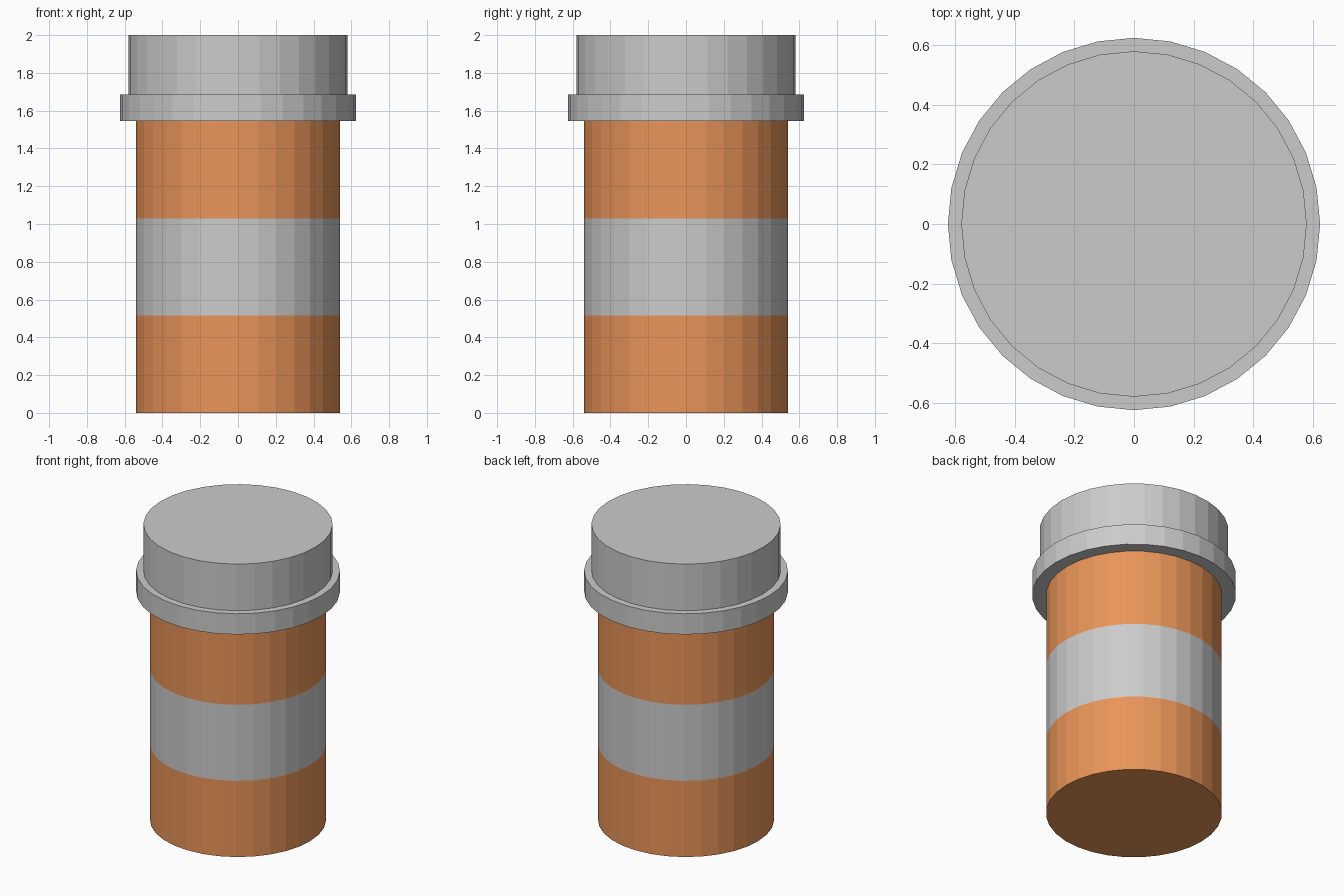
import bpy, bmesh
from math import cos, sin, tau

if "Cube" in bpy.data.objects:
    bpy.data.objects.remove(bpy.data.objects["Cube"])

SIDES = 32
R_BODY, R_CAP, R_RIM = 0.54, 0.58, 0.625
Z_LABEL, Z_LABEL_TOP, Z_RIM, Z_CAP, Z_TOP = 0.515, 1.03, 1.545, 1.685, 2.0

orange = bpy.data.materials.new("orange_plastic")
orange.diffuse_color = (0.82, 0.30, 0.10, 1)
orange.use_nodes = True
orange.node_tree.nodes["Principled BSDF"].inputs["Base Color"].default_value = orange.diffuse_color


def turned(name, profile, close_bottom=False, close_top=False, material=None):
    """Spin a list of (radius, z) points into a flat-sided round part."""
    bm = bmesh.new()
    rings = [[bm.verts.new((r * cos(tau * i / SIDES), r * sin(tau * i / SIDES), z))
              for i in range(SIDES)] for r, z in profile]
    for low, high in zip(rings, rings[1:]):
        for i in range(SIDES):
            j = (i + 1) % SIDES
            bm.faces.new((low[i], low[j], high[j], high[i]))
    if close_bottom:
        bm.faces.new(rings[0][::-1])
    if close_top:
        bm.faces.new(rings[-1])
    mesh = bpy.data.meshes.new(name)
    bm.to_mesh(mesh)
    bm.free()
    if material:
        mesh.materials.append(material)
    obj = bpy.data.objects.new(name, mesh)
    bpy.context.collection.objects.link(obj)
    return obj


# Bottle: orange lower and upper walls with a flush label band between
turned("bottle_lower", [(R_BODY, 0), (R_BODY, Z_LABEL)], close_bottom=True, material=orange)
turned("label", [(R_BODY, Z_LABEL), (R_BODY, Z_LABEL_TOP)])
turned("bottle_upper", [(R_BODY, Z_LABEL_TOP), (R_BODY, Z_RIM)], material=orange)

# Lid with its wider rim
turned("lid", [(R_RIM, Z_RIM), (R_RIM, Z_CAP), (R_CAP, Z_CAP), (R_CAP, Z_TOP)],
       close_bottom=True, close_top=True)
